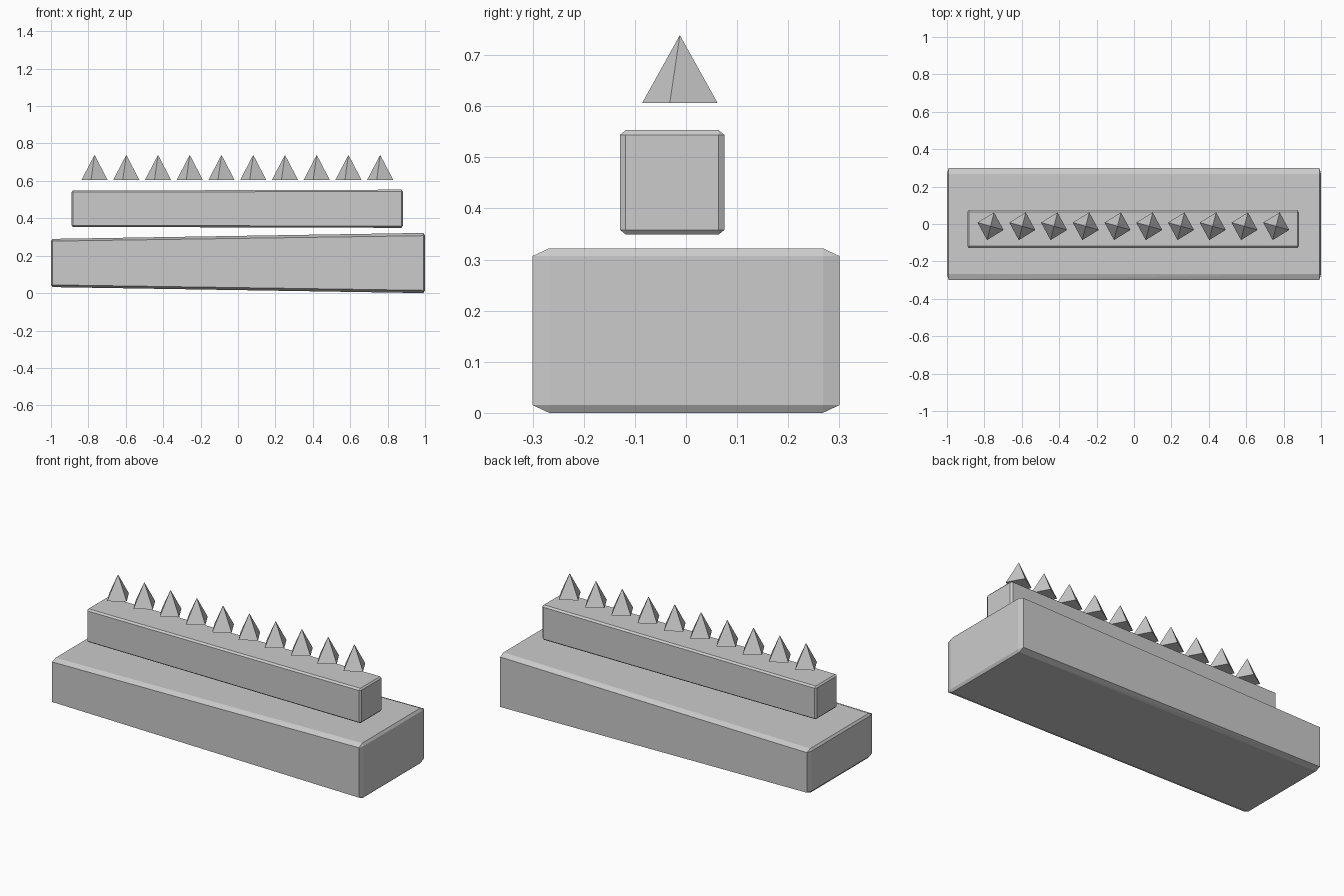
import bpy, bmesh, math
from itertools import product
from mathutils import Matrix

if "Cube" in bpy.data.objects:
    bpy.data.objects.remove(bpy.data.objects["Cube"])


def finish(name, bm):
    me = bpy.data.meshes.new(name)
    bm.to_mesh(me)
    bm.free()
    ob = bpy.data.objects.new(name, me)
    bpy.context.collection.objects.link(ob)
    return ob


def chamfered_bar(name, center, half, cut, left_scale):
    """Box with uneven chamfers, its height tapering toward -x."""
    bm = bmesh.new()
    for s in product((-1, 1), repeat=3):
        for axis in range(3):
            p = [s[i] * (half[i] - (0 if i == axis else cut[i])) for i in range(3)]
            t = (p[0] / half[0] + 1) / 2
            p[2] *= left_scale + (1 - left_scale) * t
            bm.verts.new([p[i] + center[i] for i in range(3)])
    bmesh.ops.convex_hull(bm, input=bm.verts)
    bmesh.ops.dissolve_limit(bm, angle_limit=math.radians(0.5),
                             verts=bm.verts, edges=bm.edges)
    bmesh.ops.recalc_face_normals(bm, faces=bm.faces)
    return finish(name, bm)


# Wide lower block, thicker at the right end
chamfered_bar("lower_block", (0, 0, 0.161), (1.0, 0.3, 0.161),
              (0.009, 0.032, 0.015), 0.80)

# Narrow bar floating above it
chamfered_bar("upper_bar", (-0.005, -0.027, 0.451), (0.886, 0.102, 0.102),
              (0.008, 0.011, 0.009), 0.95)

# Row of four-sided spikes, slightly twisted
for i in range(10):
    bm = bmesh.new()
    bmesh.ops.create_cone(bm, cap_ends=True, segments=4, radius1=0.0765,
                          radius2=0, depth=0.133)
    bmesh.ops.remove_doubles(bm, verts=bm.verts, dist=1e-5)
    bmesh.ops.rotate(bm, verts=bm.verts,
                     matrix=Matrix.Rotation(math.radians(-15), 3, 'Z'))
    bmesh.ops.scale(bm, verts=bm.verts, vec=(0.94, 1, 1))
    spike = finish(f"spike_{i + 1}", bm)
    spike.location = (-0.767 + i * 0.1697, -0.012, 0.6725)
